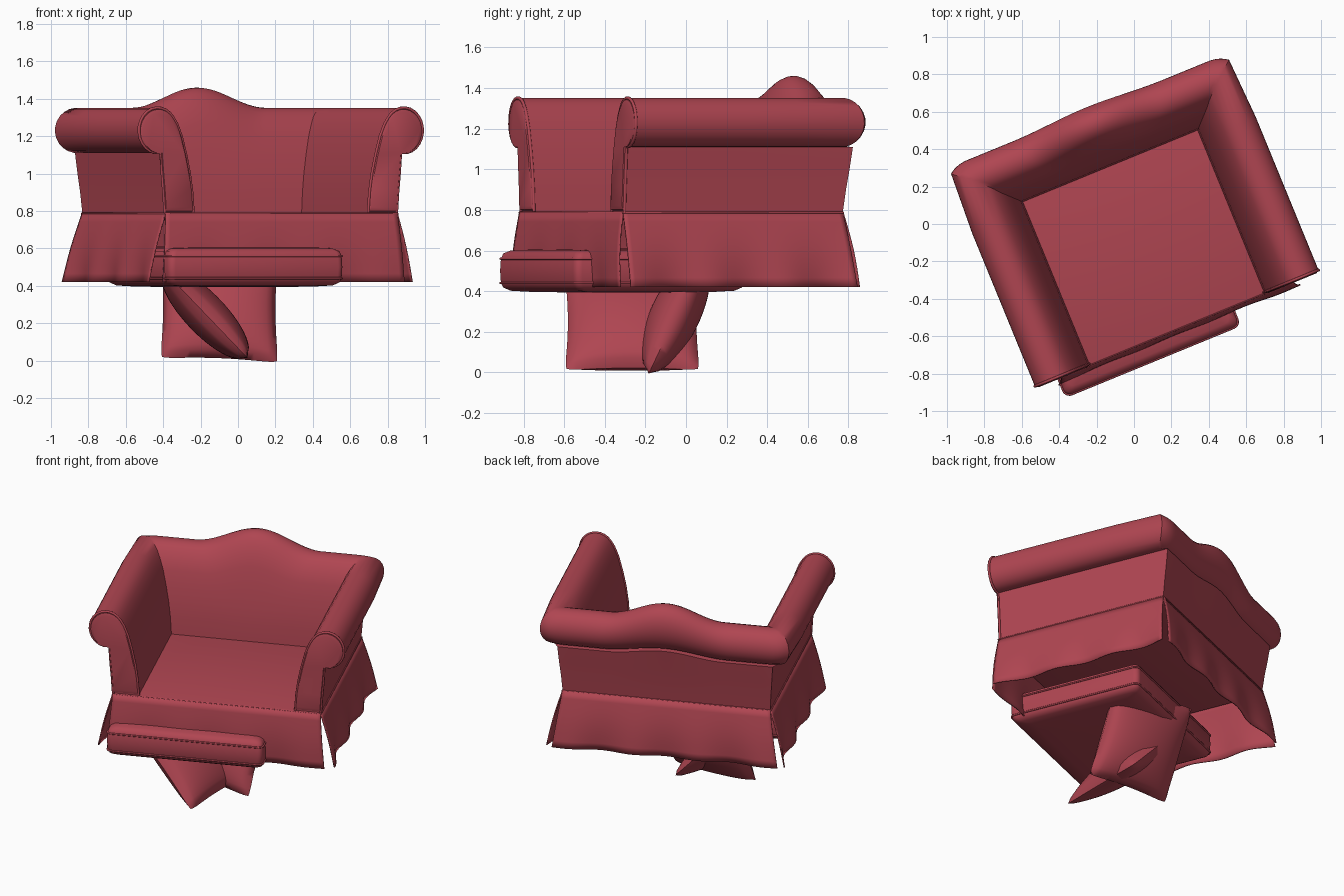
import bpy, bmesh, math
from mathutils import Matrix, Vector

if "Cube" in bpy.data.objects:
    bpy.data.objects.remove(bpy.data.objects["Cube"], do_unlink=True)

# One fabric colour
RED = (0.43, 0.060, 0.083, 1)
fabric = bpy.data.materials.new("red_fabric")
fabric.use_nodes = True
fabric.diffuse_color = RED
bsdf = next(n for n in fabric.node_tree.nodes if n.type == "BSDF_PRINCIPLED")
bsdf.inputs["Base Color"].default_value = RED
bsdf.inputs["Roughness"].default_value = 0.8

TURN = Matrix.Rotation(math.radians(22.3), 4, "Z")   # the chair stands turned
FRONT, SEAT, HEM = -0.6, 0.79, 0.42
BACK = 0.56                                           # rear of the waist


def finish(name, bm, matrix=TURN, angle=40):
    bmesh.ops.recalc_face_normals(bm, faces=bm.faces)
    bm.transform(matrix)
    mesh = bpy.data.meshes.new(name)
    bm.to_mesh(mesh)
    bm.free()
    return link(name, mesh, angle)


def link(name, mesh, angle=40):
    mesh.materials.clear()
    mesh.materials.append(fabric)
    obj = bpy.data.objects.new(name, mesh)
    bpy.context.collection.objects.link(obj)
    bpy.ops.object.select_all(action="DESELECT")
    obj.select_set(True)
    bpy.context.view_layer.objects.active = obj
    bpy.ops.object.shade_smooth_by_angle(angle=math.radians(angle))
    return obj


def loft(rings, closed=False, caps=False):
    bm = bmesh.new()
    rows = [[bm.verts.new(p) for p in ring] for ring in rings]
    n = len(rows[0])
    for a, b in zip(rows, rows[1:]):
        for i in range(n if closed else n - 1):
            j = (i + 1) % n
            bm.faces.new((a[i], a[j], b[j], b[i]))
    if caps:
        bm.faces.new(rows[0])
        bm.faces.new(rows[-1])
    return bm


def piping(name, points, radius=0.007, cyclic=False):
    curve = bpy.data.curves.new(name, "CURVE")
    curve.dimensions = "3D"
    curve.bevel_depth = radius
    curve.bevel_resolution = 2
    spline = curve.splines.new("POLY")
    spline.points.add(len(points) - 1)
    spline.use_cyclic_u = cyclic
    for sp, p in zip(spline.points, points):
        sp.co = (*(TURN @ Vector(p)), 1)
    temp = bpy.data.objects.new(name + "_path", curve)
    bpy.context.collection.objects.link(temp)
    bpy.context.view_layer.update()
    graph = bpy.context.evaluated_depsgraph_get()
    mesh = bpy.data.meshes.new_from_object(temp.evaluated_get(graph))
    bpy.data.objects.remove(temp)
    return link(name, mesh, 60)


# Rolled cross-section shared by arms and back: (outward, height, back shift)
inner = [(.505, SEAT), (.513, .9), (.527, 1.0), (.548, 1.1), (.574, 1.2), (.6, 1.265)]
roll = [(.711 + .109 * math.cos(math.radians(a)), 1.231 + .121 * math.sin(math.radians(a)))
        for a in range(145, -90, -15)]
outer = [(.695, 1.11), (.686, 1.0), (.677, .9), (.67, SEAT)]
section = ([(d, z, .17) for d, z in inner] + [(d, z, .165) for d, z in roll]
           + [(d, z, .11 - .02 * (z - SEAT) / .32) for d, z in outer])


def back_point(t, d, z, shift):
    x = min(abs(t) * 0.7 / 0.38, 1)
    rise = 0.108 * math.cos(x * math.pi / 2) ** 2 * max(0, min(1, (z - 0.95) / 0.4))
    corner = max(0, (abs(t) - .85) / .15) ** 2 * max(0, (d - .69) / .13)
    return (t * d * (1 - .02 * corner), d - shift + .25 * rise - .035 * corner, z + rise)


# Arms and back: one sweep with rounded mitred corners
arm_steps = (FRONT, -0.57, -0.3, 0, 0.28)
rings = [[(d, v, z) for d, z, _ in section] for v in arm_steps]
rings += [[back_point(1 - k / 30, *p) for p in section] for k in range(61)]
rings += [[(-d, v, z) for d, z, _ in section] for v in reversed(arm_steps)]
finish("arms_and_back", loft(rings, caps=True), angle=35)

# Padded arm fronts with piping around the scroll
cx, cz = 0.64, 1.1
for side, label in ((1, "left"), (-1, "right")):
    panel = [[(side * (cx + (d - cx) * s), v, max(SEAT, cz + (z - cz) * s)) for d, z, _ in section]
             for v, s in ((FRONT + .01, .985), (FRONT - .008, .965), (FRONT - .014, .9))]
    finish(label + "_arm_front", loft(panel, closed=True, caps=True))
    piping(label + "_arm_piping", [(side * d, FRONT - .002, z) for d, z, _ in section], .008)

# Seat deck
bm = bmesh.new()
bmesh.ops.create_cube(bm, size=1)
for v in bm.verts:
    v.co = (math.copysign(.668, v.co.x), BACK if v.co.y > 0 else FRONT - .014,
            SEAT if v.co.z > 0 else .75)
bmesh.ops.bevel(bm, geom=bm.edges[:], offset=.014, segments=3, affect="EDGES", profile=0.5)
finish("seat_deck", bm)
piping("waist_piping", [(x, y, SEAT - .004) for x, y in (
    (-.672, FRONT - .01), (.672, FRONT - .01), (.672, BACK), (-.672, BACK))], .006, True)


# Flared, gently rippled skirt panels, split at the corners
def skirt(name, top_a, top_b, low_a, low_b, ripple, waves, phase):
    top_a, top_b, low_a, low_b = map(Vector, (top_a, top_b, low_a, low_b))
    run = (top_b - top_a).normalized()
    out = Vector((run.y, -run.x))
    rows = []
    for r in range(9):
        f = r / 8
        row = []
        for c in range(49):
            s = c / 48
            p = top_a.lerp(top_b, s).lerp(low_a.lerp(low_b, s), f)
            push = ripple * math.sin(waves * math.pi * s + phase) + 0.015 * abs(2 * s - 1) ** 6
            p = p + out * (push * f * f + 0.014 * math.sin(math.pi * f))
            row.append((p.x, p.y, SEAT - 0.003 + (HEM - SEAT + 0.003) * f))
        rows.append(row)
    obj = finish(name, loft(rows), angle=60)
    thick = obj.modifiers.new("cloth_thickness", "SOLIDIFY")
    thick.thickness = 0.008
    thick.offset = 0


f = FRONT - .01
skirt("front_skirt", (-.67, f), (.67, f), (-.70, f - .015), (.70, f - .015), .009, 7, .4)
skirt("left_skirt", (.67, f), (.67, BACK), (.73, f + .005), (.735, .6), .016, 6, 1)
skirt("back_skirt", (.67, BACK), (-.67, BACK), (.725, .61), (-.73, .61), .014, 7, 0)
skirt("right_skirt", (-.67, BACK), (-.67, f), (-.74, .6), (-.735, f + .005), .016, 6, 2)


# Loose box cushion under the chair
def rounded_rect(inset, z, radius=0.035):
    x0, x1, y0, y1 = -.69 + inset, .32 - inset, -.718 + inset, .195 - inset
    pts = []
    for q, (x, y) in enumerate(((x1, y1), (x0, y1), (x0, y0), (x1, y0))):
        sx, sy = (1 if x == x1 else -1), (1 if y == y1 else -1)
        for k in range(6):
            a = math.radians(90 * q + 18 * k)
            pts.append((x - sx * radius + radius * math.cos(a),
                        y - sy * radius + radius * math.sin(a), z))
    return pts


levels = [(.3, .393), (.12, .396), (.04, .402), (.012, .418), (.003, .44), (0, .5),
          (.003, .56), (.012, .585), (.04, .6), (.12, .607), (.3, .612)]
finish("seat_cushion", loft([rounded_rect(i, z) for i, z in levels], True, True), angle=50)
for label, z in (("lower", .44), ("upper", .56)):
    piping(label + "_cushion_piping", rounded_rect(.002, z), .006, True)


# Throw pillows, plump with slightly pinched corners
def pillow(name, half, puff, centre, across, up):
    bm = bmesh.new()
    for sign in (1, -1):
        made = bmesh.ops.create_grid(bm, x_segments=24, y_segments=24, size=1)
        for v in made["verts"]:
            s, t = v.co.x, v.co.y
            bulge = max(0, (1 - s * s) * (1 - t * t)) ** 0.48
            trim = 1 - .035 * (s * t) ** 8
            v.co = (half * s * trim * (1 - .055 * (1 - t * t)),
                    half * t * trim * (1 - .055 * (1 - s * s)), sign * puff * bulge)
    bmesh.ops.remove_doubles(bm, verts=bm.verts[:], dist=0.0005)
    across, up = Vector(across).normalized(), Vector(up).normalized()
    frame = Matrix((across, up, across.cross(up))).transposed().to_4x4()
    finish(name, bm, Matrix.Translation(centre) @ frame, 60)


pillow("back_pillow", .318, .122, (-.1, -.052, .285), (1, 0, -.04), (0, .42, .89))
pillow("front_pillow", .335, .11, (-.175, -.265, .25), (0, 1, 0), (-.69, 0, .72))
